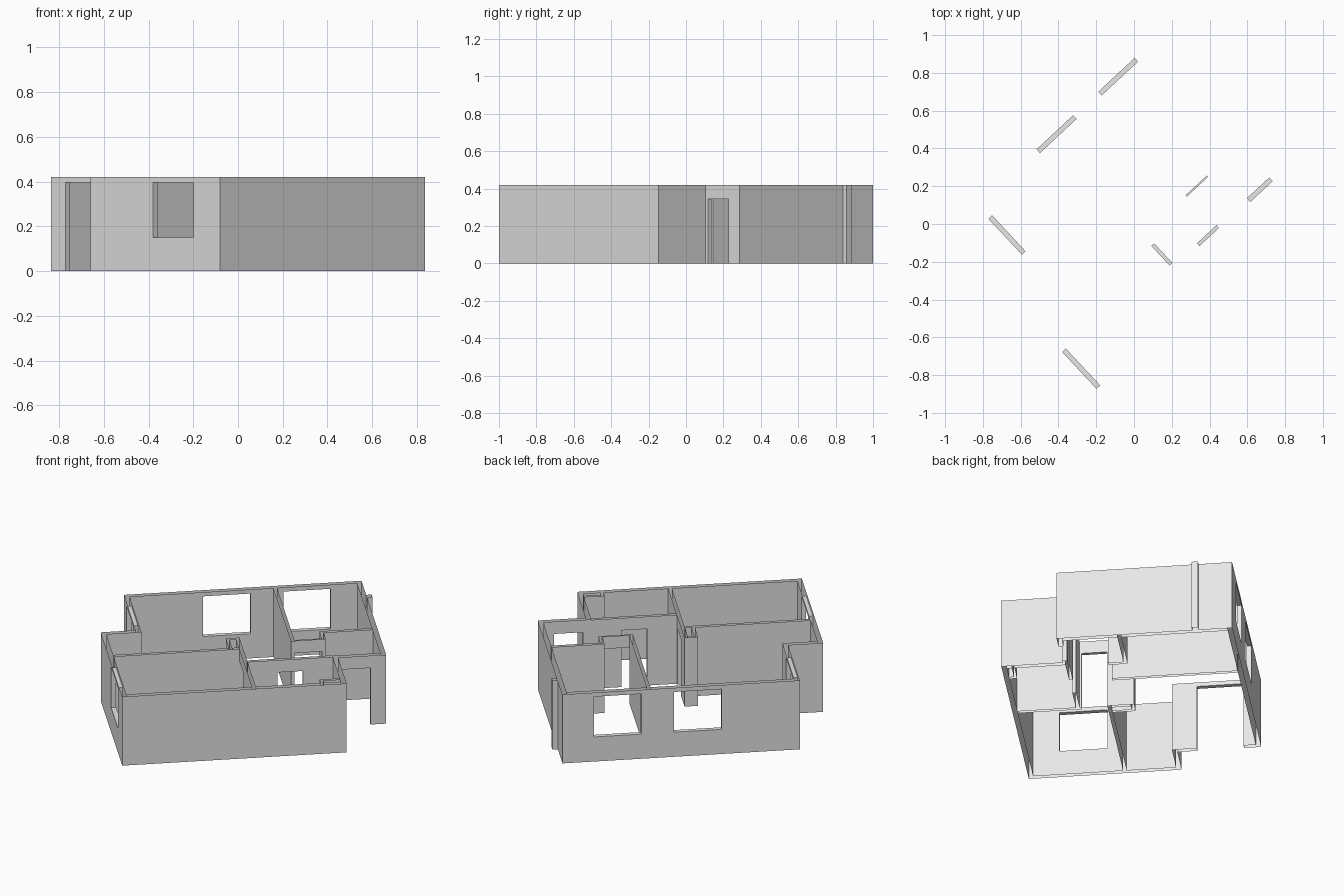
import bpy, bmesh, math
from mathutils import Matrix

if "Cube" in bpy.data.objects:
    bpy.data.objects.remove(bpy.data.objects["Cube"], do_unlink=True)

plaster = bpy.data.materials.new("plain_grey")
plaster.use_nodes = True
GREY = (0.8, 0.8, 0.8, 1)
plaster.diffuse_color = GREY
plaster.node_tree.nodes["Principled BSDF"].inputs["Base Color"].default_value = GREY

TURN = math.radians(43)   # the plan is drawn square, then turned
HEIGHT = 0.42
L, R, F, B = -0.7405, 0.779, -0.676, 0.641     # outer limits of the plan
L2, R2, FS, BS = -0.545, 0.511, -0.335, 0.174  # stepped-in limits
T = 0.027                                      # outer wall thickness

# Wall footprints: u0, u1, v0, v1
parts = {
    "outer_walls": [
        (L, R2, F, F + T), (L, L + T, F, BS), (L, L2 + T, BS - T, BS),
        (L2, L2 + T, BS - T, B), (L2, R, B - T, B), (R - T, R, FS, B),
        (R2 - T, R, FS, FS + T), (R2 - T, R2, F, FS + T),
    ],
    "wall_pilaster": [(R - T, R + 0.03, 0.42, 0.455)],
    "room_partitions": [
        (L + T, 0.008, -0.148, -0.128), (-0.012, 0.008, F + T, -0.128),
        (-0.012, R2 - T, -0.322, -0.302),
    ],
    "bathroom_partitions": [
        (0.285, 0.304, -0.085, B - T), (0.285, 0.477, -0.085, -0.075),
        (0.457, 0.477, -0.085, 0.02), (0.457, R - T, 0.0, 0.02),
    ],
    "middle_shaft": [
        (-0.067, -0.05, -0.128, 0.0), (-0.067, 0.008, -0.018, 0.0),
        (-0.012, 0.008, -0.128, 0.0),
    ],
    "corner_shaft": [(0.37, 0.387, F + T, -0.605), (0.37, R2 - T, -0.62, -0.605)],
}

# Openings: u0, u1, v0, v1, z0, z1
SILL, HEAD, DOOR = 0.15, 0.395, 0.345
openings = [
    (0.339, 0.602, B - T, B, SILL, HEAD),          # back windows
    (-0.108, 0.157, B - T, B, SILL, HEAD),
    (L, L + T, -0.503, -0.236, SILL, HEAD),        # side window
    (L2, L2 + T, 0.286, 0.546, 0, HEAD),           # balcony door
    (0.53, 0.692, FS, FS + T, 0, DOOR),            # entrance door
    (0.174, 0.316, -0.322, -0.302, 0, DOOR),       # inner doors
    (-0.012, 0.008, -0.29, -0.148, 0, DOOR),
    (0.304, 0.457, -0.085, -0.075, 0, DOOR),
]


def inside(p, box):
    return all(box[2 * i] < p[i] < box[2 * i + 1] for i in range(len(box) // 2))


# Plan grid made from every wall and opening edge
rects = [r for group in parts.values() for r in group]
us = sorted({round(x, 4) for r in rects + openings for x in r[0:2]})
vs = sorted({round(x, 4) for r in rects + openings for x in r[2:4]})
zs = [0, SILL, DOOR, HEAD, HEIGHT]
axes = (us, vs, zs)


def owner(cell):
    """Name of the part that fills this grid cell, or None."""
    if any(c < 0 or c >= len(a) - 1 for c, a in zip(cell, axes)):
        return None
    mid = [(a[c] + a[c + 1]) / 2 for c, a in zip(cell, axes)]
    if any(inside(mid, o) for o in openings):
        return None
    for name, group in parts.items():
        if any(inside(mid, r) for r in group):
            return name
    return None


cells = {}
for i in range(len(us) - 1):
    for j in range(len(vs) - 1):
        for k in range(len(zs) - 1):
            name = owner((i, j, k))
            if name:
                cells[(i, j, k)] = name


def add_side(bm, cell, axis, step):
    """One face of a grid cell, wound to point outwards."""
    p, q = (axis + 1) % 3, (axis + 2) % 3
    corners = [(0, 0), (1, 0), (1, 1), (0, 1)]
    if step < 0:
        corners.reverse()
    verts = []
    for cp, cq in corners:
        co = [0, 0, 0]
        co[axis] = axes[axis][cell[axis] + (step > 0)]
        co[p] = axes[p][cell[p] + cp]
        co[q] = axes[q][cell[q] + cq]
        verts.append(bm.verts.new(co))
    bm.faces.new(verts)


# Walls are hollow shells, open at the top and the bottom
for name in parts:
    bm = bmesh.new()
    for cell, who in cells.items():
        if who != name:
            continue
        for axis in range(3):
            for step in (-1, 1):
                near = list(cell)
                near[axis] += step
                open_end = axis == 2 and not 0 <= near[2] < len(zs) - 1
                if tuple(near) not in cells and not open_end:
                    add_side(bm, cell, axis, step)
    bmesh.ops.remove_doubles(bm, verts=bm.verts, dist=0.0001)
    bmesh.ops.dissolve_limit(bm, angle_limit=0.01, verts=bm.verts, edges=bm.edges)
    bm.transform(Matrix.Rotation(TURN, 4, 'Z'))
    mesh = bpy.data.meshes.new(name)
    bm.to_mesh(mesh)
    bm.free()
    mesh.materials.append(plaster)
    bpy.context.scene.collection.objects.link(bpy.data.objects.new(name, mesh))
